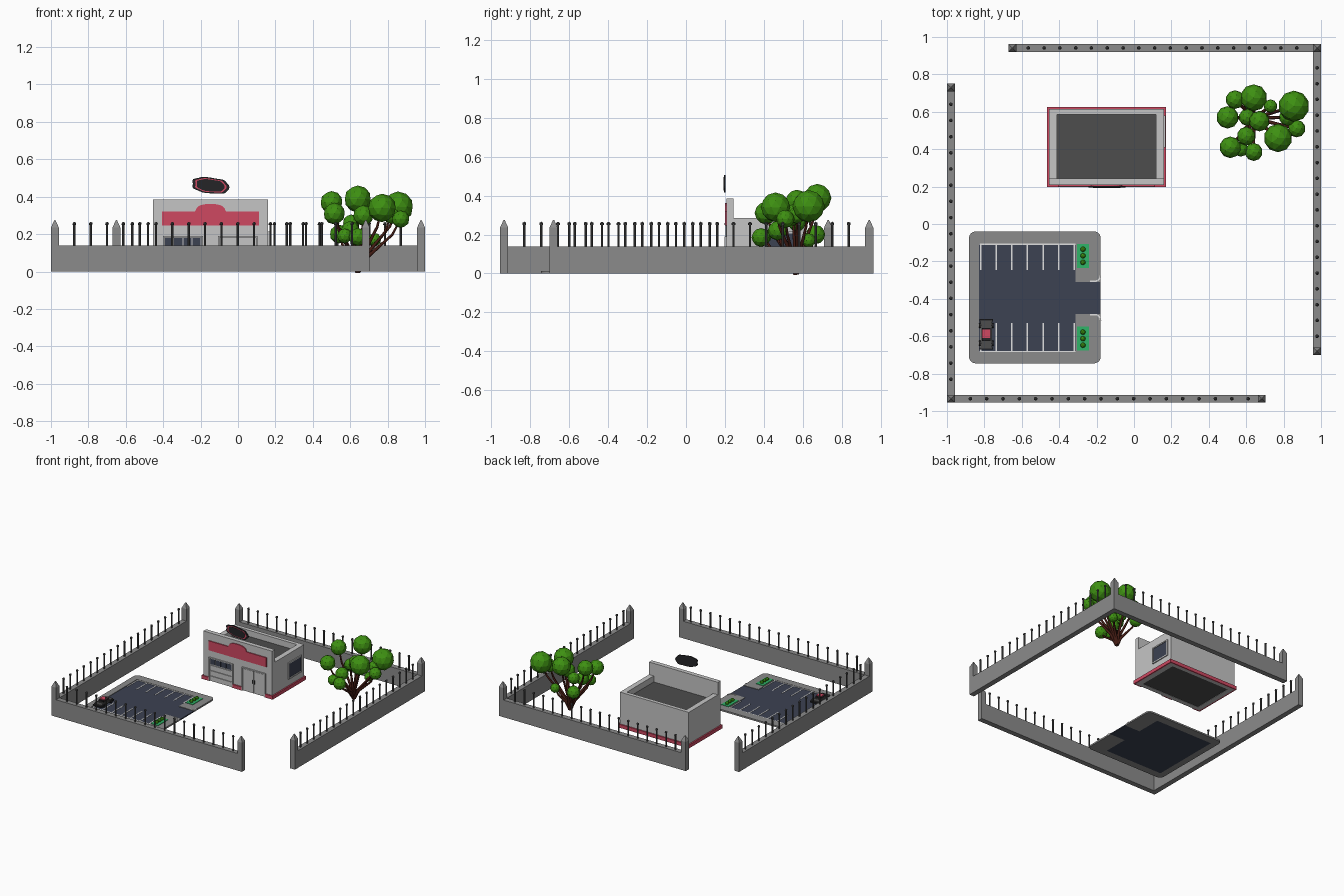
import bpy, bmesh, math
from mathutils import Matrix, Vector

cube = bpy.data.objects.get("Cube")
if cube:
    bpy.data.objects.remove(cube)


def material(name, r, g, b):
    m = bpy.data.materials.new(name)
    m.use_nodes = True
    m.diffuse_color = (r, g, b, 1)
    m.node_tree.nodes["Principled BSDF"].inputs["Base Color"].default_value = (r, g, b, 1)
    return m


CONCRETE = material("concrete grey", .26, .26, .26)
PLASTER = material("light plaster", .56, .56, .56)
DARK = material("dark grey", .075, .075, .075)
ASPHALT = material("blue asphalt", .045, .054, .084)
RED = material("rose red", .62, .065, .12)
LEAF = material("leaf green", .048, .28, .006)
PLANT = material("planter green", .03, .46, .14)
BARK = material("brown bark", .06, .012, .007)
WHITE = material("white paint", .75, .75, .75)
BLACK = material("near black", .018, .018, .02)


def finish(name, bm, mat):
    bmesh.ops.recalc_face_normals(bm, faces=bm.faces)
    me = bpy.data.meshes.new(name)
    bm.to_mesh(me)
    bm.free()
    me.materials.append(mat)
    ob = bpy.data.objects.new(name, me)
    bpy.context.collection.objects.link(ob)
    return ob


def add_box(bm, x0, x1, y0, y1, z0, z1):
    m = Matrix.Translation(((x0 + x1) / 2, (y0 + y1) / 2, (z0 + z1) / 2))
    bmesh.ops.create_cube(bm, size=1, matrix=m @ Matrix.Diagonal((x1 - x0, y1 - y0, z1 - z0, 1)))


def boxes(name, mat, *items):
    bm = bmesh.new()
    for b in items:
        add_box(bm, *b)
    return finish(name, bm, mat)


def add_cone(bm, x, y, z0, z1, r0, r1, n, turn=0):
    m = Matrix.Translation((x, y, (z0 + z1) / 2)) @ Matrix.Rotation(turn, 4, 'Z')
    bmesh.ops.create_cone(bm, cap_ends=True, segments=n, radius1=r0, radius2=r1,
                          depth=z1 - z0, matrix=m)


def extrude(name, mat, pts, offset):
    bm = bmesh.new()
    f = bm.faces.new([bm.verts.new(p) for p in pts])
    r = bmesh.ops.extrude_face_region(bm, geom=[f])
    bmesh.ops.translate(bm, vec=offset, verts=[v for v in r["geom"] if isinstance(v, bmesh.types.BMVert)])
    return finish(name, bm, mat)


def arc(cx, cy, r, a0, a1, n=6):
    angles = [math.radians(a0 + (a1 - a0) * i / n) for i in range(n + 1)]
    return [(cx + r * math.cos(a), cy + r * math.sin(a)) for a in angles]


# Perimeter walls with gate posts and railing rods
def wall(name, start, end, first, last, ends):
    a, b = Vector(start), Vector(end)
    h = .021
    boxes(name + "_wall", CONCRETE, (min(a.x, b.x) - h, max(a.x, b.x) + h,
                                     min(a.y, b.y) - h, max(a.y, b.y) + h, 0, .138))
    bm = bmesh.new()
    for p in ends:
        add_box(bm, p[0] - h, p[0] + h, p[1] - h, p[1] + h, 0, .235)
        add_cone(bm, *p, .235, .275, h * math.sqrt(2), .004, 4, math.pi / 4)
    finish(name + "_posts", bm, CONCRETE)
    bm = bmesh.new()
    for i in range(18):
        p = Vector(first).lerp(Vector(last), i / 17)
        add_cone(bm, p.x, p.y, .13, .25, .006, .006, 8)
        bmesh.ops.create_icosphere(bm, subdivisions=1, radius=.011,
                                   matrix=Matrix.Translation((p.x, p.y, .255)))
    finish(name + "_rods", bm, DARK)


W, F, S, N = -.979, -.934, .979, .941
wall("left", (W, F), (W, .73), (W, -.83), (W, .64), [(W, F), (W, .73)])
wall("front", (W, F), (.683, F), (-.875, F), (.61, F), [(.683, F)])
wall("right", (S, -.68), (S, N), (S, -.6), (S, .835), [(S, -.68), (S, N)])
wall("back", (-.65, N), (S, N), (-.565, N), (.87, N), [(-.65, N)])

# Car park: kerb surround open on one side, asphalt, painted bays
L, R, B, T, c = -.882, -.178, -.745, -.04, .035
outline = ([(R, -.31)] + arc(R - c, T - c, c, 0, 90) + arc(L + c, T - c, c, 90, 180)
           + arc(L + c, B + c, c, 180, 270) + arc(R - c, B + c, c, 270, 360)
           + [(R, -.48), (-.312, -.48), (-.312, -.685), (-.83, -.685),
              (-.83, -.105), (-.312, -.105), (-.312, -.31)])
extrude("car_park_kerb", CONCRETE, [(x, y, 0) for x, y in outline], (0, 0, .013))
boxes("car_park_asphalt", ASPHALT, (-.83, -.312, -.685, -.105, 0, .009),
      (-.312, R, -.48, -.31, 0, .009))
lines = [(-.826, -.312, -.112, -.105, .008, .011), (-.826, -.312, -.685, -.678, .008, .011)]
for i in range(7):
    x = -.82 + i * .0835
    for y in (-.245, -.68):
        lines.append((x - .004, x + .004, y, y + (.14 if y > -.5 else .15), .008, .011))
boxes("bay_lines", WHITE, *lines)
for name, y, s in (("rear", -.31, 1), ("near", -.48, -1)):
    band = arc(-.21, y + s * .035, .035, -90 * s, 0) + arc(-.21, y + s * .035, .027, 0, -90 * s)
    band = [(-.235, y)] + band + [(-.235, y + s * .008)]
    extrude(name + "_entrance_kerb", WHITE, [(px, py, .01) for px, py in band], (0, 0, .006))

# Planters with little shrubs
for name, y in (("rear", -.17), ("near", -.613)):
    boxes(name + "_planter", PLANT, (-.306, -.24, y - .064, y + .064, .005, .017))
    bm = bmesh.new()
    for i in (-1, 0, 1):
        bmesh.ops.create_icosphere(bm, subdivisions=2, radius=.014,
                                   matrix=Matrix.Translation((-.273, y + i * .035, .024)))
    finish(name + "_shrubs", bm, LEAF)

# Parked car
boxes("car_body", DARK, (-.822, -.758, -.665, -.515, .02, .036),
      (-.815, -.765, -.63, -.55, .034, .042))
boxes("car_bumpers", BLACK, (-.827, -.753, -.672, -.66, .018, .028),
      (-.827, -.753, -.52, -.508, .018, .028), (-.812, -.768, -.625, -.555, .04, .052))
boxes("car_roof", RED, (-.812, -.768, -.61, -.565, .052, .058))
bm = bmesh.new()
for x in (-.822, -.758):
    for y in (-.638, -.542):
        m = Matrix.Translation((x, y, .023)) @ Matrix.Rotation(math.pi / 2, 4, 'Y')
        bmesh.ops.create_cone(bm, cap_ends=True, segments=12, radius1=.014, radius2=.014,
                              depth=.012, matrix=m)
finish("car_wheels", bm, BLACK)

# Shop shell, tall front parapet and sunken roof
boxes("shop_walls", PLASTER, (-.455, .16, .208, .243, 0, .385), (-.455, -.413, .243, .615, 0, .284),
      (.118, .16, .243, .615, 0, .284), (-.413, .118, .585, .615, 0, .284))
boxes("shop_roof", DARK, (-.414, .119, .242, .586, .002, .235))
boxes("base_trim", RED, (-.466, -.402, .198, .21, 0, .028), (-.188, -.108, .198, .21, 0, .028),
      (.105, .171, .198, .21, 0, .028), (-.466, -.454, .208, .625, 0, .028),
      (.159, .171, .208, .625, 0, .028), (-.466, .171, .614, .625, 0, .028))

# Red fascia with an arched middle
profile = [(-.406, .246), (.112, .246), (.112, .322), (-.065, .322)]
profile += [(-.147 + .078 * math.cos(a), .322 + .04 * math.sin(a) ** .7)
            for a in [math.pi * i / 12 for i in range(1, 12)]]
profile += [(-.229, .322), (-.406, .322)]
extrude("red_fascia", RED, [(x, .209, z) for x, z in profile], (0, -.009, 0))

# Garage door: frame, slats and top row of panes
boxes("garage_frame", PLASTER, (-.402, -.394, .198, .21, 0, .19), (-.196, -.188, .198, .21, 0, .19),
      (-.402, -.188, .198, .21, .183, .19))
boxes("garage_slats", PLASTER, *[(-.394, -.196, .202, .21, i * .044 + .002, i * .044 + .041)
                                 for i in range(3)])
boxes("garage_panes", ASPHALT, *[(-.39 + i * .049, -.347 + i * .049, .203, .21, .138, .18)
                                 for i in range(4)])

# Double entrance doors
boxes("entrance_frame", PLASTER, (-.108, -.1, .198, .21, 0, .19), (.097, .105, .198, .21, 0, .19),
      (-.108, .105, .198, .21, .183, .19))
boxes("entrance_doors", PLASTER, (-.096, -.004, .203, .21, .003, .179),
      (.001, .093, .203, .21, .003, .179))
boxes("door_handles", DARK, (-.013, -.009, .198, .204, .08, .11), (.006, .01, .198, .204, .08, .11))

# Side window
boxes("side_window_frame", PLASTER, (.158, .168, .41, .42, .08, .215), (.158, .168, .57, .58, .08, .215),
      (.158, .168, .41, .58, .08, .09), (.158, .168, .41, .58, .205, .215))
boxes("side_window_pane", ASPHALT, (.158, .163, .42, .57, .09, .205))


# Blank wavy sign board above the parapet
def board(name, mat, scale, y, depth):
    pts = []
    for i in range(40):
        a = math.tau * i / 40
        ca, sa = math.cos(a), math.sin(a)
        k = scale * (1 + .035 * math.cos(7 * a))
        u = .098 * k * math.copysign(abs(ca) ** .75, ca)
        v = .042 * k * math.copysign(abs(sa) ** .75, sa)
        pts.append((-.147 + u, y, .46 + v - .1 * u))
    extrude(name, mat, pts, (0, depth, 0))


board("sign_board", BLACK, 1, .196, .008)
board("sign_stripe", RED, .85, .194, .003)
board("sign_face", BLACK, .75, .192, .003)

# Tree: faceted leaf balls, each carried by a curved branch
balls = [(.855, .63, .345, .083), (.64, .675, .388, .072), (.77, .46, .34, .076),
         (.5, .57, .37, .06), (.515, .41, .31, .058), (.64, .385, .185, .048),
         (.87, .51, .28, .047), (.54, .665, .2, .05), (.67, .55, .3, .055),
         (.73, .63, .17, .036), (.6, .47, .22, .05), (.605, .57, .26, .045),
         (.82, .57, .3, .045), (.57, .4, .19, .04)]
bm = bmesh.new()
for x, y, z, r in balls:
    bmesh.ops.create_icosphere(bm, subdivisions=2, radius=r, matrix=Matrix.Translation((x, y, z)))
finish("tree_leaves", bm, LEAF)

root = Vector((.64, .565, 0))
cu = bpy.data.curves.new("tree_branches", 'CURVE')
cu.dimensions = '3D'
cu.bevel_depth = .013
cu.bevel_resolution = 1
cu.use_fill_caps = True
for x, y, z, r in balls:
    tip = Vector((x, y, z))
    fork = root.lerp(tip, .22) + Vector((0, 0, .015))
    bend = root.lerp(tip, .7) + Vector((x - root.x, y - root.y, 0)) * .1
    sp = cu.splines.new('POLY')
    sp.points.add(3)
    for p, co, w in zip(sp.points, (root, fork, bend, tip), (1.2, .8, .55, .35)):
        p.co = (*co, 1)
        p.radius = w
cu.materials.append(BARK)
bpy.context.collection.objects.link(bpy.data.objects.new("tree_branches", cu))
